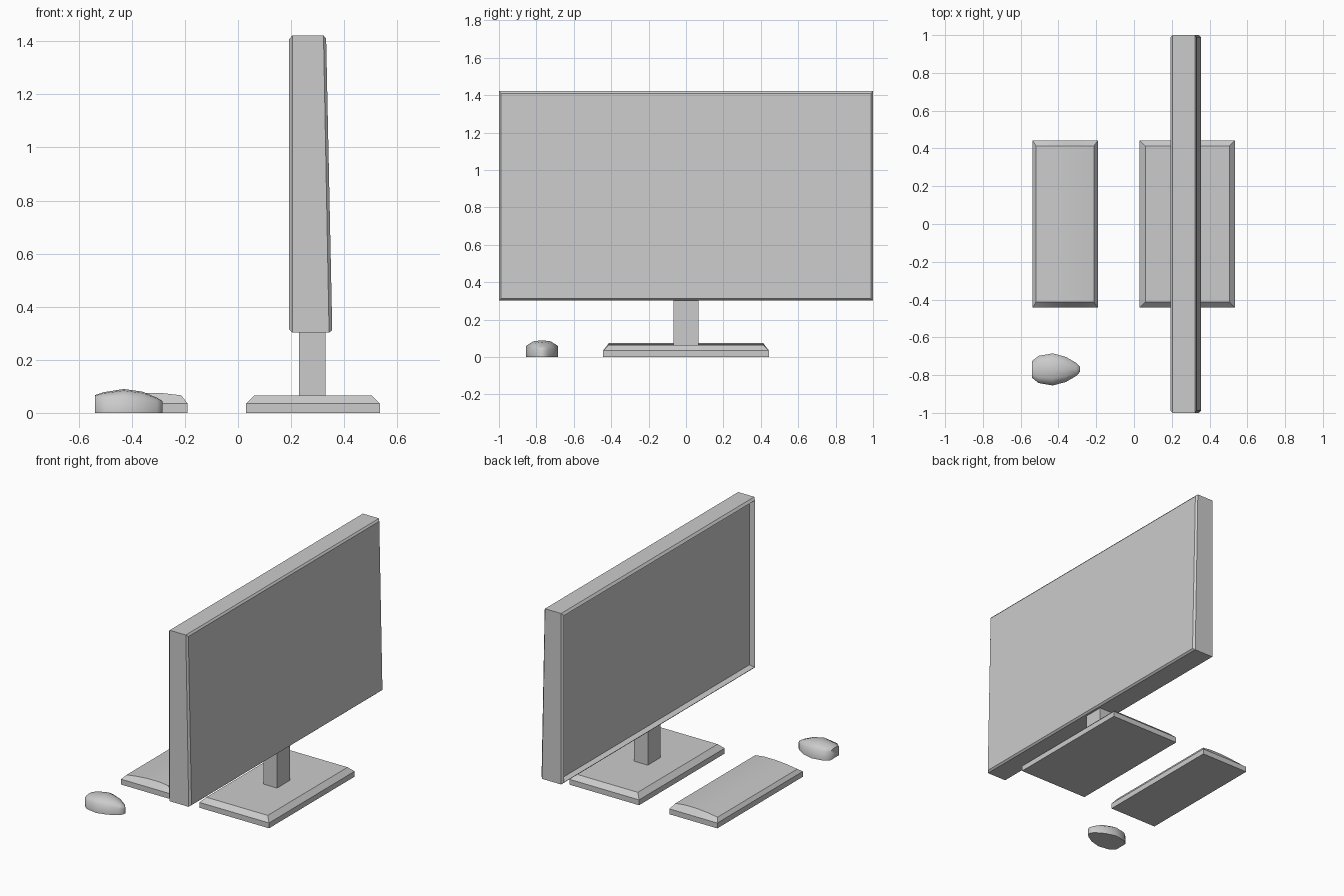
import bpy, bmesh
from math import radians

cube = bpy.data.objects.get("Cube")
if cube:
    bpy.data.objects.remove(cube, do_unlink=True)

grey = bpy.data.materials.new("light_grey")
grey.use_nodes = True
colour = (0.6, 0.6, 0.6, 1)
grey.diffuse_color = colour
grey.node_tree.nodes["Principled BSDF"].inputs["Base Color"].default_value = colour


def loft(name, rings, angle=0):
    """Skin equal-sized rings of points in order, capping both ends."""
    bm = bmesh.new()
    rows = [[bm.verts.new(p) for p in ring] for ring in rings]
    for a, b in zip(rows, rows[1:]):
        for i in range(len(a)):
            j = (i + 1) % len(a)
            bm.faces.new((a[i], a[j], b[j], b[i]))
    bm.faces.new(rows[0])
    bm.faces.new(rows[-1])
    bmesh.ops.remove_doubles(bm, verts=bm.verts, dist=0.0005)
    bmesh.ops.recalc_face_normals(bm, faces=bm.faces)
    mesh = bpy.data.meshes.new(name)
    bm.to_mesh(mesh)
    bm.free()
    mesh.materials.append(grey)
    obj = bpy.data.objects.new(name, mesh)
    bpy.context.collection.objects.link(obj)
    if angle:
        bpy.ops.object.select_all(action='DESELECT')
        obj.select_set(True)
        bpy.context.view_layer.objects.active = obj
        bpy.ops.object.shade_smooth_by_angle(angle=radians(angle))
    return obj


def flat_ring(x0, x1, hy, z):
    return [(x0, -hy, z), (x1, -hy, z), (x1, hy, z), (x0, hy, z)]


def upright_ring(x_low, x_high, hy, z0, z1):
    return [(x_low, -hy, z0), (x_low, hy, z0), (x_high, hy, z1), (x_high, -hy, z1)]


# Stand: chamfered foot and square neck
loft("stand_base", [flat_ring(0.03, 0.535, 0.443, 0),
                    flat_ring(0.03, 0.535, 0.443, 0.035),
                    flat_ring(0.06, 0.505, 0.413, 0.065)])
loft("stand_neck", [flat_ring(0.23, 0.33, 0.067, 0.06),
                    flat_ring(0.23, 0.33, 0.067, 0.36)])

# Monitor: recessed screen, chamfered rim, tapered flat back
loft("monitor", [upright_ring(0.225, 0.225, 0.977, 0.325, 1.397),
                 upright_ring(0.192, 0.192, 0.987, 0.315, 1.407),
                 upright_ring(0.205, 0.205, 1.0, 0.302, 1.422),
                 upright_ring(0.343, 0.322, 1.0, 0.302, 1.422),
                 upright_ring(0.355, 0.332, 0.988, 0.312, 1.410)])

# Keyboard: gently domed top with a bevelled border
EDGE, OUTER, INNER = 0.035, 0.443, 0.413


def keyboard_ring(x, top=EDGE, inner=OUTER):
    half = [(OUTER, 0), (OUTER, EDGE), (inner, top)]
    return ([(x, y, z) for y, z in half]
            + [(x, -y, z) for y, z in reversed(half)])


stations = [(-0.518, 0.057), (-0.44, 0.068), (-0.36, 0.074),
            (-0.28, 0.074), (-0.213, 0.066)]
loft("keyboard", [keyboard_ring(-0.537)]
     + [keyboard_ring(x, z, INNER) for x, z in stations]
     + [keyboard_ring(-0.19)], angle=15)

# Mouse: upright sides under a rounded top; x, half width, side height, crown
MOUSE_Y = -0.77


def mouse_ring(x, w, side, crown):
    half = [(w, 0), (w, side), (w * 0.55, side + (crown - side) * 0.8)]
    pts = half + [(0, crown)] + [(-y, z) for y, z in reversed(half)]
    return [(x, MOUSE_Y + y, z) for y, z in pts]


loft("mouse", [mouse_ring(*s) for s in (
    (-0.539, 0.045, 0.055, 0.067), (-0.505, 0.072, 0.058, 0.078),
    (-0.43, 0.085, 0.06, 0.09), (-0.36, 0.066, 0.052, 0.08),
    (-0.305, 0.034, 0.042, 0.057), (-0.285, 0.012, 0.036, 0.045))], angle=60)
